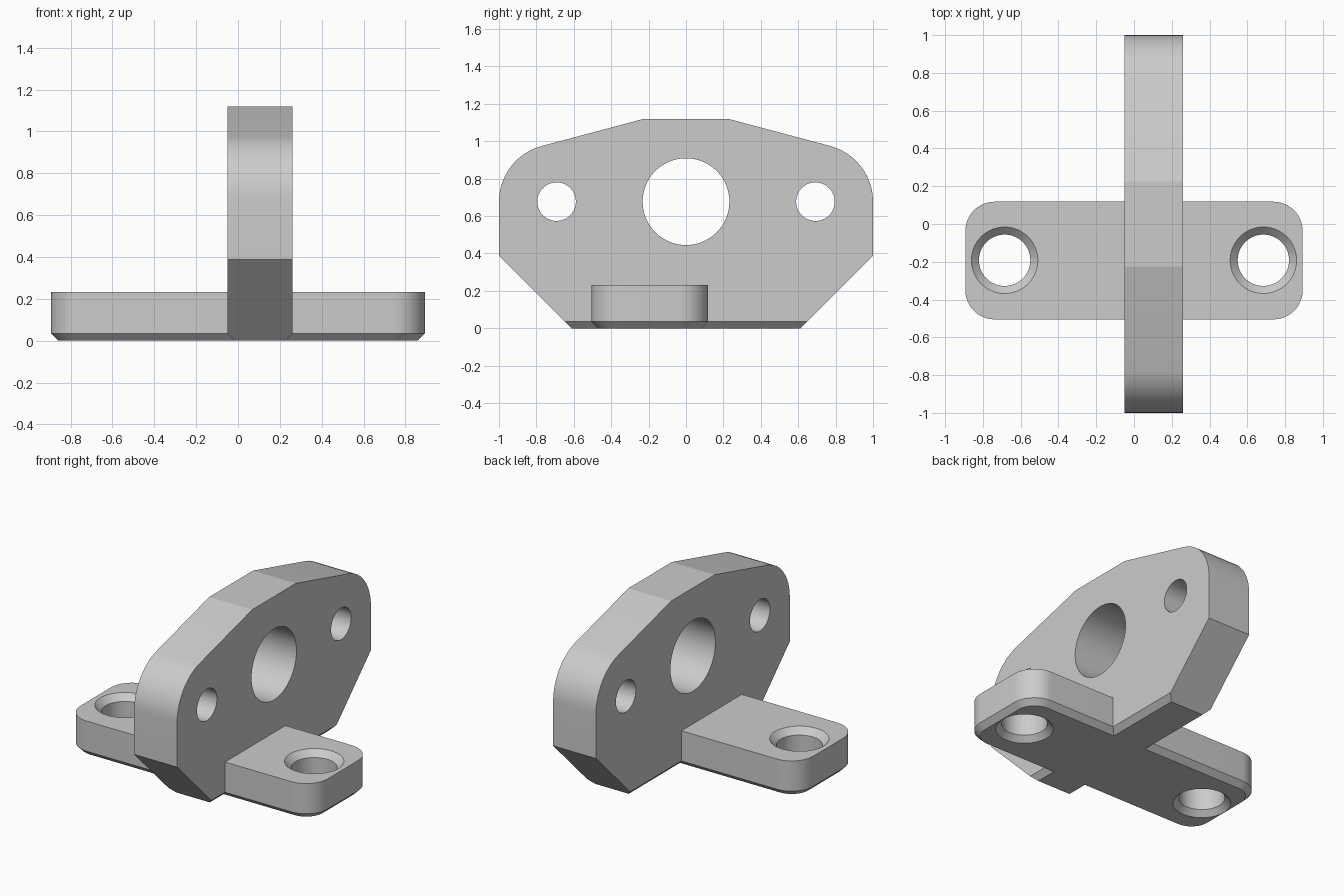
import bpy, bmesh
from math import cos, sin, radians, pi
from mathutils import Vector

if "Cube" in bpy.data.objects:
    bpy.data.objects.remove(bpy.data.objects["Cube"], do_unlink=True)

CHAMFER = 0.035
HOLE_Z = 0.677       # height of the three upright holes
SIDE_Y = 0.692       # distance of the small holes from the middle

grey = bpy.data.materials.new("light_grey")
grey.use_nodes = True
colour = (0.6, 0.6, 0.6, 1)
grey.diffuse_color = colour
grey.node_tree.nodes["Principled BSDF"].inputs["Base Color"].default_value = colour


def arc(cx, cy, r, start, end, steps=12):
    angles = [radians(start + (end - start) * i / steps) for i in range(steps + 1)]
    return [(cx + r * cos(a), cy + r * sin(a)) for a in angles]


def finish(bm, name):
    bmesh.ops.recalc_face_normals(bm, faces=bm.faces)
    mesh = bpy.data.meshes.new(name)
    bm.to_mesh(mesh)
    bm.free()
    mesh.materials.append(grey)
    ob = bpy.data.objects.new(name, mesh)
    bpy.context.collection.objects.link(ob)
    return ob


def chamfered_prism(name, points, depth, bottom_edge):
    """Extrude an outline and chamfer the chosen bottom edges."""
    bm = bmesh.new()
    face = bm.faces.new([bm.verts.new(p) for p in points])
    result = bmesh.ops.extrude_face_region(bm, geom=[face])
    moved = [v for v in result["geom"] if isinstance(v, bmesh.types.BMVert)]
    bmesh.ops.translate(bm, verts=moved, vec=depth)
    bmesh.ops.recalc_face_normals(bm, faces=bm.faces)
    edges = [e for e in bm.edges
             if all(v.co.z < 0.001 for v in e.verts) and bottom_edge(e)]
    bmesh.ops.bevel(bm, geom=edges, offset=CHAMFER, segments=1,
                    profile=0.5, affect='EDGES', clamp_overlap=False)
    return finish(bm, name)


def round_cutter(name, centre, axis, profile, steps=64):
    """Stack circles of (offset along axis, radius) into a closed cutter."""
    bm = bmesh.new()
    turn = Vector((0, 0, 1)).rotation_difference(Vector(axis))
    rings = []
    for offset, r in profile:
        ring = [Vector((r * cos(2 * pi * i / steps), r * sin(2 * pi * i / steps), offset))
                for i in range(steps)]
        rings.append([bm.verts.new(turn @ p + Vector(centre)) for p in ring])
    for low, high in zip(rings, rings[1:]):
        for i in range(steps):
            j = (i + 1) % steps
            bm.faces.new((low[i], low[j], high[j], high[i]))
    bm.faces.new(rings[0])
    bm.faces.new(rings[-1])
    cutter = finish(bm, name)
    cutter.hide_render = True
    return cutter


def combine(target, other, operation):
    mod = target.modifiers.new(operation.title(), 'BOOLEAN')
    mod.operation = operation
    mod.solver = 'EXACT'
    mod.object = other
    bpy.context.view_layer.objects.active = target
    bpy.ops.object.modifier_apply(modifier=mod.name)
    bpy.data.objects.remove(other, do_unlink=True)


# Upright plate: half outline mirrored, bottom long edges chamfered
half = [(0.612, 0), (1, 0.388)] + arc(SIDE_Y, HOLE_Z, 0.308, 0, 75) + [(0.225, 1.12)]
outline = half + [(-y, z) for y, z in reversed(half)]
bracket = chamfered_prism("mounting_bracket", [(-0.05, y, z) for y, z in outline],
                          (0.31, 0, 0),
                          lambda e: abs(e.verts[0].co.y - e.verts[1].co.y) > 0.1)

# Base plate: rounded rectangle, chamfered all round the bottom
R, X, Y0, Y1, TOP = 0.155, 0.893, -0.505, 0.118, 0.232
corners = (arc(X - R, Y1 - R, R, 0, 90) + arc(R - X, Y1 - R, R, 90, 180)
           + arc(R - X, Y0 + R, R, 180, 270) + arc(X - R, Y0 + R, R, 270, 360))
base = chamfered_prism("base_plate", [(x, y, 0) for x, y in corners],
                       (0, 0, TOP), lambda e: True)
combine(bracket, base, 'UNION')

# Bolt holes in the base, flared at both ends
r, flare, extra = 0.136, 0.04, 0.02
for side in (-1, 1):
    cutter = round_cutter("bolt_hole", (side * 0.685, -0.192, 0), (0, 0, 1), [
        (-extra, r + CHAMFER + extra), (CHAMFER, r),
        (TOP - flare, r), (TOP + extra, r + flare + extra)])
    combine(bracket, cutter, 'DIFFERENCE')

# Holes through the upright: large in the middle, small at each side
for y, radius in ((0, 0.232), (-SIDE_Y, 0.103), (SIDE_Y, 0.103)):
    cutter = round_cutter("upright_hole", (0.1, y, HOLE_Z), (1, 0, 0),
                          [(-0.5, radius), (0.5, radius)])
    combine(bracket, cutter, 'DIFFERENCE')

# Smooth the curved walls, keep the flat faces crisp
bpy.ops.object.select_all(action='DESELECT')
bracket.select_set(True)
bpy.context.view_layer.objects.active = bracket
bpy.ops.object.shade_smooth_by_angle(angle=radians(12))
